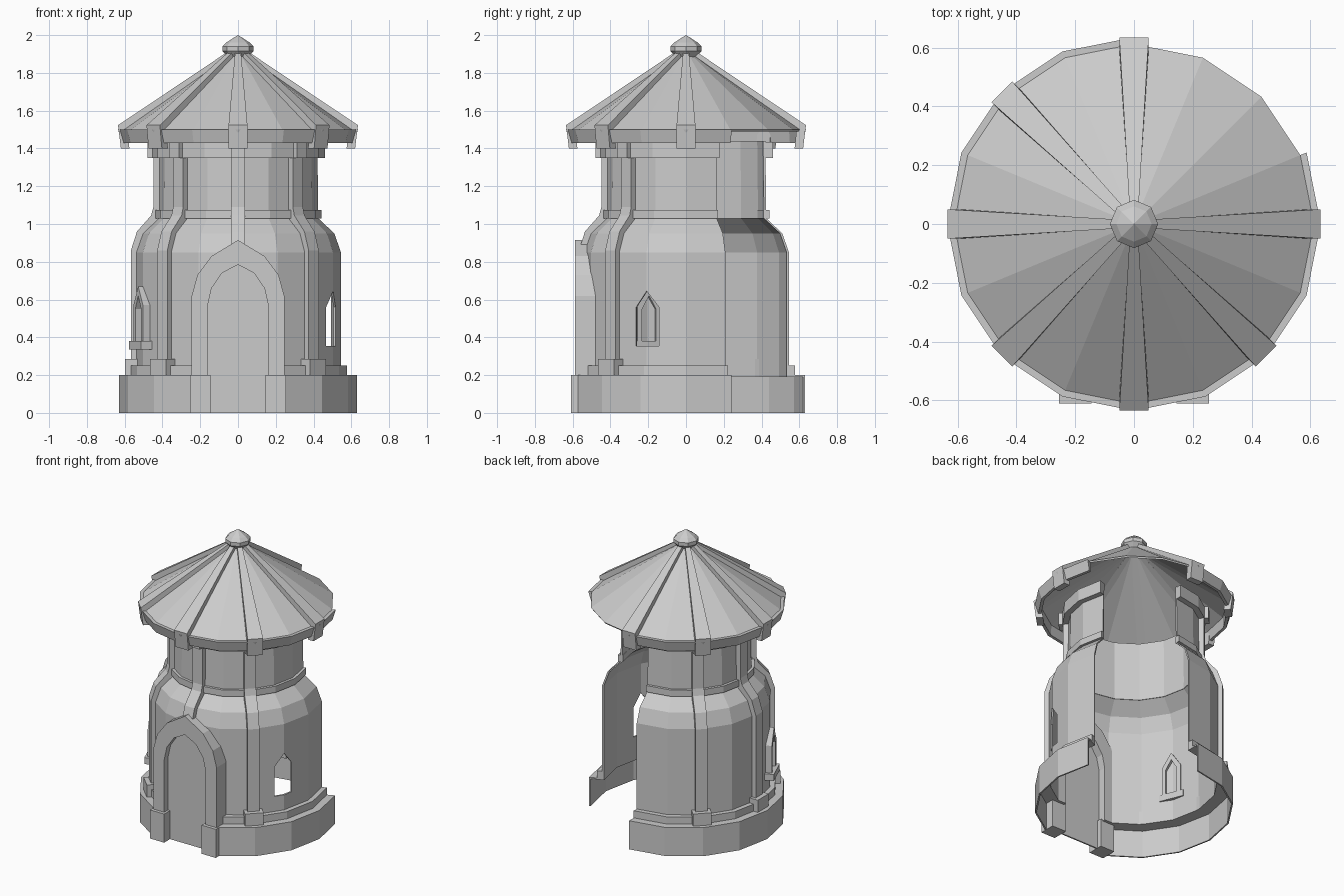
import bpy, bmesh
from math import sin, cos, radians

if "Cube" in bpy.data.objects:
    bpy.data.objects.remove(bpy.data.objects["Cube"])

stone = bpy.data.materials.new("pale_grey_stone")
stone.use_nodes = True
stone.diffuse_color = (0.6, 0.6, 0.6, 1)
stone.node_tree.nodes["Principled BSDF"].inputs["Base Color"].default_value = (0.6, 0.6, 0.6, 1)

STEP = 22.5
BACK, RIGHT_END = 90, 382.5          # the shell is open between these two angles
DOOR_A, DOOR_B = 247.5, 292.5        # doorway sector
FRONT = 270


def place(r, u, z, angle):
    """Point at distance r along a heading, shifted sideways by u."""
    a = radians(angle)
    return (r * cos(a) - u * sin(a), r * sin(a) + u * cos(a), z)


def build(name, points, faces):
    bm = bmesh.new()
    verts = [bm.verts.new(p) for p in points]
    for f in faces:
        bm.faces.new([verts[i] for i in f])
    bmesh.ops.recalc_face_normals(bm, faces=bm.faces)
    mesh = bpy.data.meshes.new(name)
    bm.to_mesh(mesh)
    bm.free()
    mesh.materials.append(stone)
    obj = bpy.data.objects.new(name, mesh)
    bpy.context.collection.objects.link(obj)
    return obj


def lathe(name, profile, start=0, end=360, step=STEP):
    """Sweep a closed (r, z) profile round the axis, capping a partial sweep."""
    full = end - start == 360
    n, k = round((end - start) / step), len(profile)
    rows = n if full else n + 1
    pts = [place(r, 0, z, start + step * i) for i in range(rows) for r, z in profile]
    faces = []
    for i in range(n):
        a, b = i * k, (i + 1) % rows * k
        for j in range(k):
            m = (j + 1) % k
            faces.append((a + j, a + m, b + m, b + j))
    if not full:
        faces += [tuple(range(k)), tuple(range(n * k, n * k + k))]
    return build(name, pts, faces)


def box_profile(r0, r1, z0, z1):
    return [(r0, z0), (r1, z0), (r1, z1), (r0, z1)]


def fin(name, side, angle):
    """Radial rib from a closed side outline of (r, z, half width)."""
    k = len(side)
    pts = [place(r, s * w, z, angle) for s in (-1, 1) for r, z, w in side]
    faces = [tuple(range(k)), tuple(range(k, 2 * k))]
    faces += [(j, (j + 1) % k, (j + 1) % k + k, j + k) for j in range(k)]
    return build(name, pts, faces)


def block(name, r0, r1, z0, z1, u0, u1, angle):
    pts = [place(r, u, z, angle) for u in (u0, u1) for r, z in box_profile(r0, r1, z0, z1)]
    faces = [(0, 1, 2, 3), (4, 5, 6, 7)]
    faces += [(j, (j + 1) % 4, (j + 1) % 4 + 4, j + 4) for j in range(4)]
    return build(name, pts, faces)


def mirrored(half):
    """Complete a half outline (u, z) that ends on the centre line."""
    return half + [(-u, z) for u, z in reversed(half[:-1])]


def panel(name, outline, r0, r1, angle):
    k = len(outline)
    pts = [place(r, u, z, angle) for r in (r0, r1) for u, z in outline]
    faces = [tuple(range(k)), tuple(range(k, 2 * k))]
    faces += [(j, (j + 1) % k, (j + 1) % k + k, j + k) for j in range(k)]
    return build(name, pts, faces)


def arch_frame(name, outer, inner, r0, r1, angle):
    """Open-bottomed moulding between two matching outlines."""
    k = len(outer)
    pts = [place(r, u, z, angle) for line, r in
           ((outer, r0), (outer, r1), (inner, r1), (inner, r0)) for u, z in line]
    faces = []
    for j in range(k - 1):
        for q in range(4):
            a, b = q * k, (q + 1) % 4 * k
            faces.append((a + j, a + j + 1, b + j + 1, b + j))
    faces += [(0, k, 2 * k, 3 * k), (k - 1, 2 * k - 1, 3 * k - 1, 4 * k - 1)]
    return build(name, pts, faces)


def cut(target, cutter):
    cutter.hide_render = True
    cutter.hide_viewport = True
    cutter.display_type = 'WIRE'
    mod = target.modifiers.new("opening", 'BOOLEAN')
    mod.operation = 'DIFFERENCE'
    mod.solver = 'EXACT'
    mod.object = cutter


# Tower wall: a thin shell narrowing at the shoulder
T = 0.012
outer_wall = [(0.545, 0.19), (0.545, 0.85), (0.51, 0.95), (0.425, 1.03), (0.42, 1.44)]
inner_wall = [(r - T, z) for r, z in reversed(outer_wall)]
wall = lathe("tower_wall", outer_wall + inner_wall, BACK, RIGHT_END)

# Plinth and skirting, interrupted by the doorway
plinth = [(0.63, 0), (0.63, 0.2), (0.535, 0.2), (0.535, 0.19), (0.62, 0.19), (0.62, 0)]
for side, a, b in (("right", BACK, DOOR_A), ("left", DOOR_B, RIGHT_END)):
    lathe("plinth_" + side, plinth, a, b)
    lathe("skirting_" + side, box_profile(0.54, 0.578, 0.2, 0.25), a, b)

# String courses
lathe("shoulder_ring", box_profile(0.41, 0.443, 1.03, 1.075), BACK, RIGHT_END)
lathe("cornice", box_profile(0.41, 0.46, 1.35, 1.435), BACK, RIGHT_END)

# Wall ribs with feet
W = 0.038
rib_line = [(0.567, 0.25), (0.567, 0.86), (0.535, 0.96), (0.46, 1.045), (0.448, 1.09), (0.448, 1.35),
            (0.478, 1.35), (0.478, 1.435), (0.415, 1.435), (0.415, 1.03), (0.50, 0.95), (0.535, 0.85),
            (0.535, 0.25)]
for angle in (135, 180, 225, 315):
    fin("wall_rib", [(r, z, W) for r, z in rib_line], angle)
    block("rib_foot", 0.53, 0.598, 0.19, 0.285, -0.06, 0.06, angle)
front_line = [(r, max(z, 0.84)) for r, z in rib_line]
fin("front_rib", [(r, z, W) for r, z in front_line[1:-1]], FRONT)

# Doorway: pointed arch, recessed door, jamb blocks
arch_out = mirrored([(0.245, 0.19), (0.245, 0.62), (0.215, 0.73), (0.14, 0.83), (0, 0.915)])
arch_in = mirrored([(0.16, 0.0), (0.16, 0.57), (0.14, 0.66), (0.085, 0.74), (0, 0.785)])
arch_frame("door_frame", arch_out, [(u, max(z, 0.19)) for u, z in arch_in], 0.48, 0.587, FRONT)
panel("door", arch_in, 0.535, 0.545, FRONT)
for s in (-1, 1):
    block("door_jamb", 0.5, 0.61, 0, 0.2, s * 0.145, s * 0.255, FRONT)
gap = mirrored([(0.2, 0.1), (0.2, 0.6), (0.17, 0.7), (0.1, 0.79), (0, 0.85)])
cut(wall, panel("door_cutter", gap, 0.3, 0.8, FRONT))

# Bare window opening on the left side, framed window with sill on the right
opening = mirrored([(0.065, 0.355), (0.065, 0.56), (0, 0.645)])
cut(wall, panel("window_cutter", opening, 0.4, 0.7, 337.5))
win_out = mirrored([(0.066, 0.37), (0.066, 0.57), (0, 0.67)])
win_in = mirrored([(0.04, 0.37), (0.04, 0.55), (0, 0.62)])
arch_frame("window_frame", win_out, win_in, 0.51, 0.572, 202.5)
block("window_sill", 0.51, 0.59, 0.335, 0.38, -0.085, 0.085, 202.5)

# Roof cone, eave trim and radial roof ribs
lathe("roof", [(0.04, 1.895), (0.612, 1.5), (0.605, 1.49), (0.04, 1.88)])
lathe("eave_trim", [(0.59, 1.5), (0.635, 1.5), (0.615, 1.43), (0.595, 1.43)], BACK, RIGHT_END)
roof_rib = [(0.05, 1.915, 0.015), (0.635, 1.523, 0.05), (0.62, 1.4, 0.05),
            (0.575, 1.4, 0.05), (0.585, 1.5, 0.05), (0.05, 1.87, 0.015)]
for angle in (0, 90, 135, 180, 225, 270, 315):
    fin("roof_rib", roof_rib, angle)

# Finial
lathe("finial", [(0.001, 1.88), (0.055, 1.885), (0.082, 1.915), (0.082, 1.94), (0.06, 1.962), (0.001, 2.0)],
      step=45)
